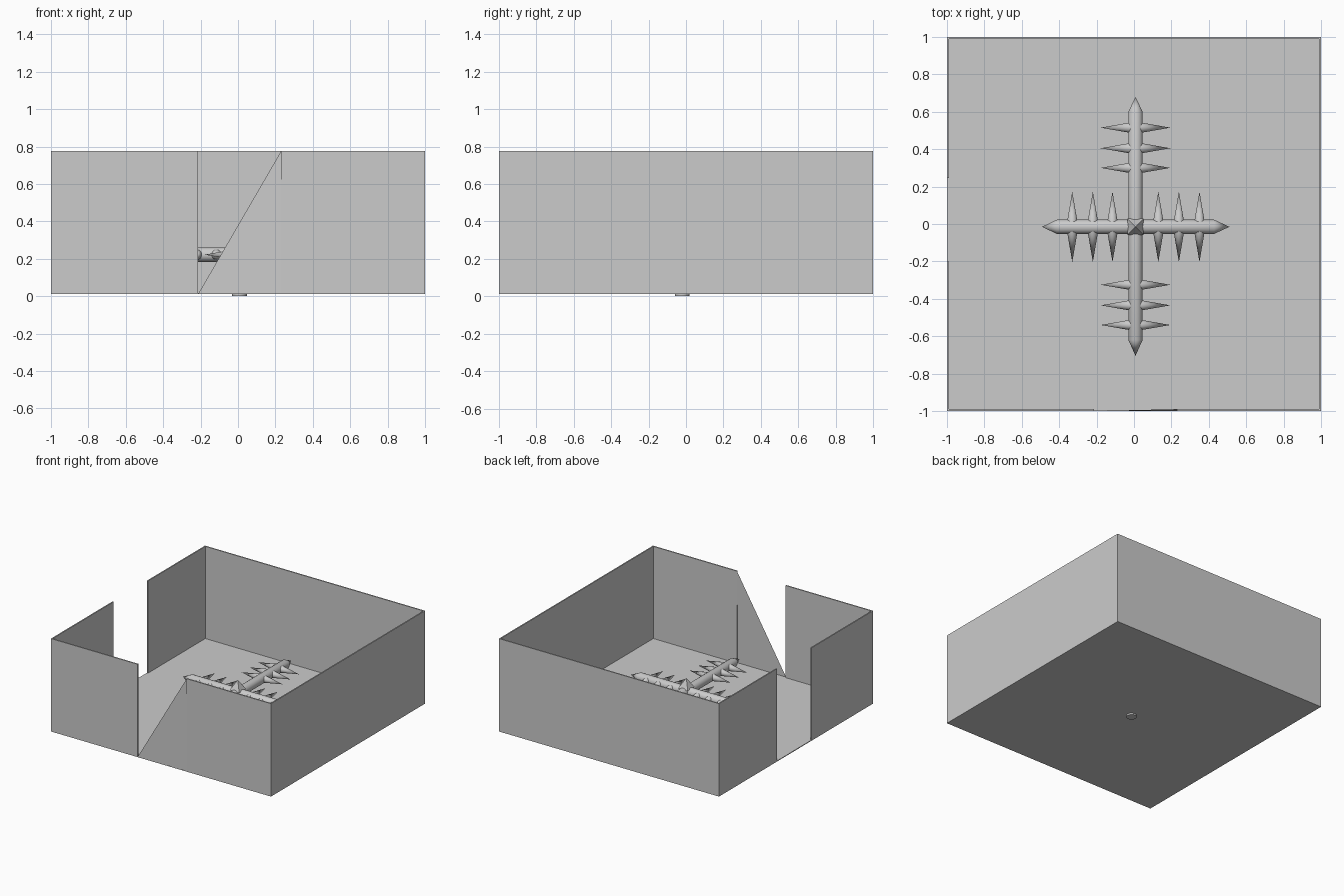
import bpy, bmesh
from mathutils import Vector

if "Cube" in bpy.data.objects:
    bpy.data.objects.remove(bpy.data.objects["Cube"])

FLOOR, TOP, T = 0.012, 0.775, 0.01      # floor underside, wall top, wall thickness
HUB = Vector((0.008, -0.015, 0.222))    # where the arms cross


def finish(name, bm, smooth=False):
    me = bpy.data.meshes.new(name)
    bmesh.ops.recalc_face_normals(bm, faces=bm.faces)
    bm.to_mesh(me)
    bm.free()
    ob = bpy.data.objects.new(name, me)
    bpy.context.collection.objects.link(ob)
    if smooth:
        bpy.context.view_layer.objects.active = ob
        ob.select_set(True)
        bpy.ops.object.shade_smooth_by_angle()
        ob.select_set(False)


def box(name, lo, hi):
    bm = bmesh.new()
    bmesh.ops.create_cube(bm, size=1)
    lo, hi = Vector(lo), Vector(hi)
    for v in bm.verts:
        v.co = (lo + hi) / 2 + v.co * (hi - lo)
    finish(name, bm)


def lathe(name, base, direction, profile, sides=24):
    """Profile of (distance, radius) along a direction; radius 0 closes in a point."""
    d = Vector(direction).normalized()
    rot = d.to_track_quat('Z', 'Y')
    bm = bmesh.new()
    from math import cos, sin, tau
    prev = None
    for h, r in profile:
        n = sides if r else 1
        ring = [bm.verts.new(Vector(base) + rot @ Vector((r * cos(tau * i / sides), r * sin(tau * i / sides), h)))
                for i in range(n)]
        if prev is None:
            bm.faces.new(ring)
        else:
            for i in range(sides):
                j = (i + 1) % sides
                if n == 1:
                    bm.faces.new((prev[i], prev[j], ring[0]))
                else:
                    bm.faces.new((prev[i], prev[j], ring[j], ring[i]))
        prev = ring
    if len(prev) > 1:
        bm.faces.new(prev)
    finish(name, bm, True)


# Room: floor, two full walls, two walls with full-height openings
box("floor", (-1, -1, FLOOR), (1, 1, FLOOR + 0.006))
box("back_wall", (-1, 1 - T, FLOOR), (1, 1, TOP))
box("right_wall", (1 - T, -1, FLOOR), (1, 1, TOP))
box("front_wall_left", (-1, -1, FLOOR), (-0.213, -1 + T, TOP))
box("front_wall_right", (0.23, -1, FLOOR), (1, -1 + T, TOP))
box("left_wall_front", (-1, -1, FLOOR), (-1 + T, -0.2, TOP))
box("left_wall_back", (-1, 0.245, FLOOR), (-1 + T, 1, TOP))

# Slanted triangular sheet across the front opening
bm = bmesh.new()
bm.faces.new([bm.verts.new(p) for p in
              ((-0.213, -1, FLOOR), (0.23, -1, FLOOR), (0.23, -1 + T, TOP))])
finish("door_triangle", bm)

# Centre post with a square pyramid cap
lathe("post", (HUB.x, -0.02, 0), (0, 0, 1), [(0, 0.039), (0.255, 0.039)])
bm = bmesh.new()
base = [bm.verts.new((HUB.x + 0.044 * sx, -0.015 + 0.044 * sy, 0.25))
        for sx, sy in ((-1, -1), (1, -1), (1, 1), (-1, 1))]
tip = bm.verts.new((HUB.x, -0.015, 0.33))
bm.faces.new(base)
for i in range(4):
    bm.faces.new((base[i], base[(i + 1) % 4], tip))
finish("post_cap", bm)

# Four arms: direction, shaft length, tip length, spike positions, spike reach to each side
ARMS = {
    "back_arm": ((0, 1, 0), 0.615, 0.695, (0.315, 0.42, 0.53), 0.186),
    "front_arm": ((0, -1, 0), 0.605, 0.69, (0.31, 0.42, 0.525), 0.186),
    "left_arm": ((-1, 0, 0), 0.42, 0.5, (0.123, 0.228, 0.338), 0.188),
    "right_arm": ((1, 0, 0), 0.42, 0.502, (0.122, 0.232, 0.342), 0.188),
}
for name, (d, shaft, tip_at, spots, reach) in ARMS.items():
    d = Vector(d)
    lathe(name, HUB, d, [(0, 0.038), (shaft, 0.038), (tip_at, 0)])
    side = Vector((abs(d.y), abs(d.x), 0))
    for k, s in enumerate(spots):
        for sign in (1, -1):
            lathe(f"{name}_spike_{k}_{sign}", HUB + d * s + side * sign * 0.02,
                  side * sign, [(0, 0.029), (reach - 0.02, 0)], 16)
